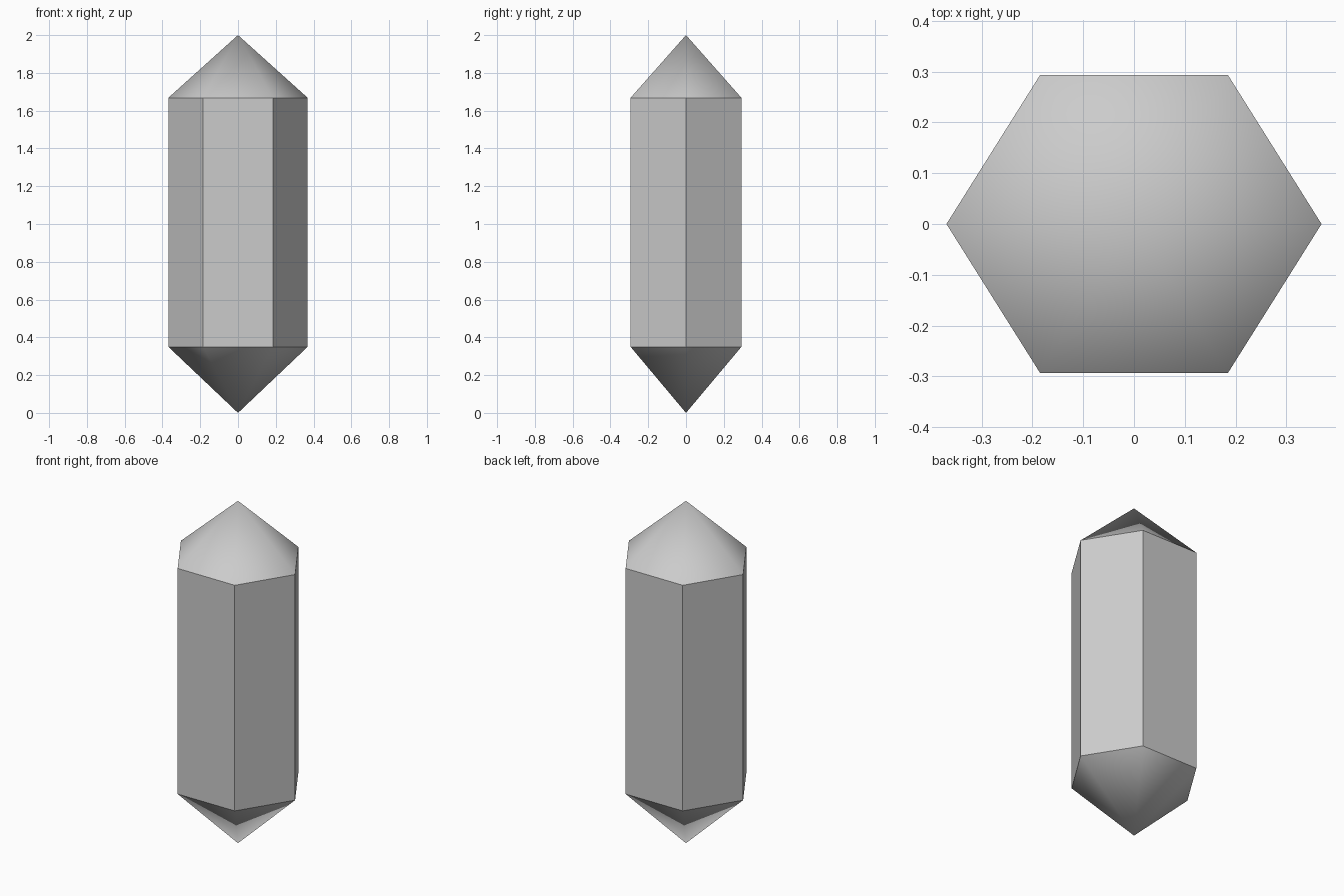
import bpy, bmesh
from math import cos, sin, pi

if "Cube" in bpy.data.objects:
    bpy.data.objects.remove(bpy.data.objects["Cube"])

SIDES = 6
RX, RY = 0.369, 0.339          # hexagon radii (slightly squashed in y)
Z_LOW, Z_HIGH, Z_TOP = 0.35, 1.668, 2.0

bm = bmesh.new()


def ring(z):
    return [bm.verts.new((RX * cos(2 * pi * i / SIDES), RY * sin(2 * pi * i / SIDES), z))
            for i in range(SIDES)]


low, high = ring(Z_LOW), ring(Z_HIGH)
bottom_tip = bm.verts.new((0, 0, 0))
top_tip = bm.verts.new((0, 0, Z_TOP))

for i in range(SIDES):
    j = (i + 1) % SIDES
    # flat prism side
    bm.faces.new((low[i], low[j], high[j], high[i]))
    # smooth-shaded pointed caps
    bm.faces.new((high[i], high[j], top_tip)).smooth = True
    bm.faces.new((low[j], low[i], bottom_tip)).smooth = True

# crisp edges around every prism side
for e in bm.edges:
    if any(not f.smooth for f in e.link_faces):
        e.smooth = False

mesh = bpy.data.meshes.new("crystal")
bm.to_mesh(mesh)
bm.free()
bpy.context.collection.objects.link(bpy.data.objects.new("crystal", mesh))
